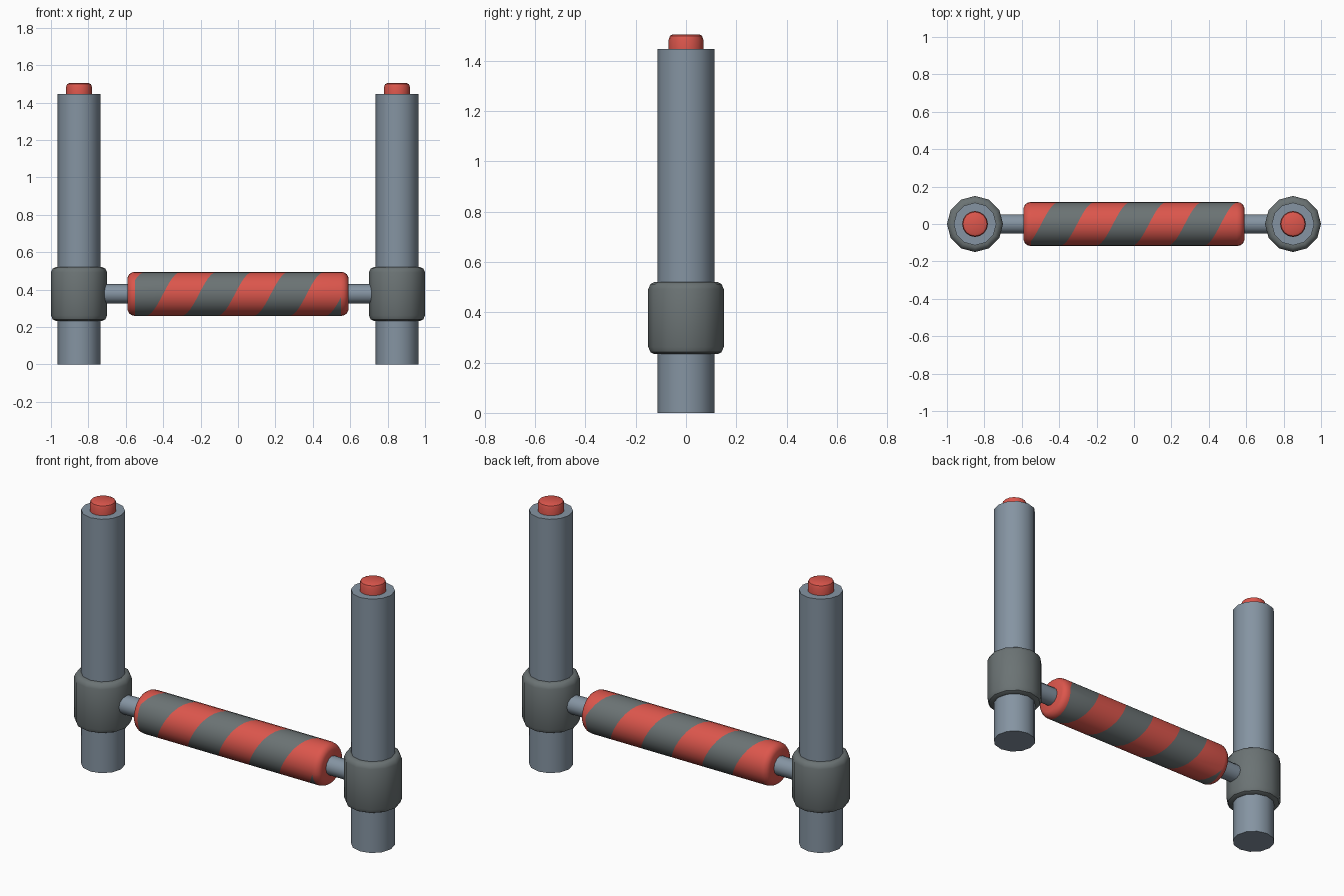
import bpy, bmesh, math
from mathutils import Matrix

if "Cube" in bpy.data.objects:
    bpy.data.objects.remove(bpy.data.objects["Cube"])


def material(name, srgb):
    m = bpy.data.materials.new(name)
    lin = [((c / 255 + 0.055) / 1.055) ** 2.4 for c in srgb]
    m.diffuse_color = (*lin, 1)
    m.use_nodes = True
    m.node_tree.nodes["Principled BSDF"].inputs["Base Color"].default_value = m.diffuse_color
    return m


steel = material("blue_grey_steel", (133, 148, 162))
dark = material("dark_grey", (107, 115, 116))
red = material("warning_red", (220, 86, 76))


def finish(name, bm, mats, loc=(0, 0, 0), angle=40):
    bmesh.ops.remove_doubles(bm, verts=bm.verts, dist=1e-5)
    bmesh.ops.recalc_face_normals(bm, faces=bm.faces)
    me = bpy.data.meshes.new(name)
    bm.to_mesh(me)
    bm.free()
    for m in mats:
        me.materials.append(m)
    ob = bpy.data.objects.new(name, me)
    ob.location = loc
    bpy.context.collection.objects.link(ob)
    bpy.ops.object.select_all(action='DESELECT')
    ob.select_set(True)
    bpy.context.view_layer.objects.active = ob
    bpy.ops.object.shade_smooth_by_angle(angle=math.radians(angle))
    return ob


def lathe(bm, profile, sides):
    """Revolve (radius, z) points round z; the ends are closed with flat caps."""
    rings = [[bm.verts.new((r * math.cos(2 * math.pi * i / sides),
                            r * math.sin(2 * math.pi * i / sides), z))
              for i in range(sides)] for r, z in profile]
    for a, b in zip(rings, rings[1:]):
        for i in range(sides):
            k = (i + 1) % sides
            bm.faces.new((a[i], a[k], b[k], b[i]))
    bm.faces.new(rings[0][::-1])
    bm.faces.new(rings[-1])


def turned(name, profile, sides, mat, loc):
    bm = bmesh.new()
    lathe(bm, profile, sides)
    return finish(name, bm, [mat], loc)


AXIS_Z = 0.377

for side, sx in (("left", -1), ("right", 1)):
    x = 0.85 * sx
    # upright post
    turned(side + "_post", [(0.114, 0), (0.114, 1.445)], 12, steel, (x, 0, 0))
    # rounded collar holding the crossbar
    turned(side + "_collar",
           [(0.113, 0.233), (0.125, 0.233), (0.141, 0.241), (0.15, 0.262),
            (0.15, 0.492), (0.141, 0.512), (0.125, 0.52), (0.113, 0.52)],
           12, dark, (x, 0, 0))
    # red button on top
    turned(side + "_button",
           [(0.069, 1.44), (0.069, 1.483), (0.064, 1.498), (0.052, 1.504)],
           16, red, (x, 0, 0))
    # thin rod between collar and padded bar
    bm = bmesh.new()
    lathe(bm, [(0.052, 0.57), (0.052, 0.75)], 12)
    bm.transform(Matrix.Rotation(sx * math.pi / 2, 4, 'Y'))
    finish(side + "_rod", bm, [steel], (0, 0, AXIS_Z))

# padded bar with helical stripes cut into its faces
N, R, PITCH, START, HALF = 24, 0.118, 0.384, -0.40, 0.55
bm = bmesh.new()


def spiral(i, j):
    t = 2 * math.pi * i / N - math.pi
    return bm.verts.new((START + PITCH * (j / 2 + t / (2 * math.pi)),
                         -R * math.cos(t), R * math.sin(t)))


for j in range(-5, 9):
    for i in range(N):
        f = bm.faces.new((spiral(i, j), spiral(i + 1, j),
                          spiral(i + 1, j + 1), spiral(i, j + 1)))
        f.material_index = j % 2          # even strips red, odd strips grey
bmesh.ops.remove_doubles(bm, verts=bm.verts, dist=1e-5)
for s in (-1, 1):
    bmesh.ops.bisect_plane(bm, geom=bm.verts[:] + bm.edges[:] + bm.faces[:],
                           plane_co=(s * HALF, 0, 0), plane_no=(s, 0, 0),
                           clear_outer=True)
# rounded red ends, extruded from the open rims
for s in (-1, 1):
    rim = [e for e in bm.edges if e.is_boundary
           and all(abs(v.co.x - s * HALF) < 1e-4 for v in e.verts)]
    for x, r in ((0.567, 0.115), (0.582, 0.105), (0.59, 0.088)):
        out = bmesh.ops.extrude_edge_only(bm, edges=rim)["geom"]
        rim = [g for g in out if isinstance(g, bmesh.types.BMEdge) and g.is_boundary]
        for v in {v for e in rim for v in e.verts}:
            k = r / math.hypot(v.co.y, v.co.z)
            v.co = (s * x, v.co.y * k, v.co.z * k)
    bmesh.ops.contextual_create(bm, geom=rim)
for f in bm.faces:
    if abs(f.calc_center_median().x) > HALF:
        f.material_index = 0
finish("striped_bar", bm, [red, dark], (0, 0, AXIS_Z))
